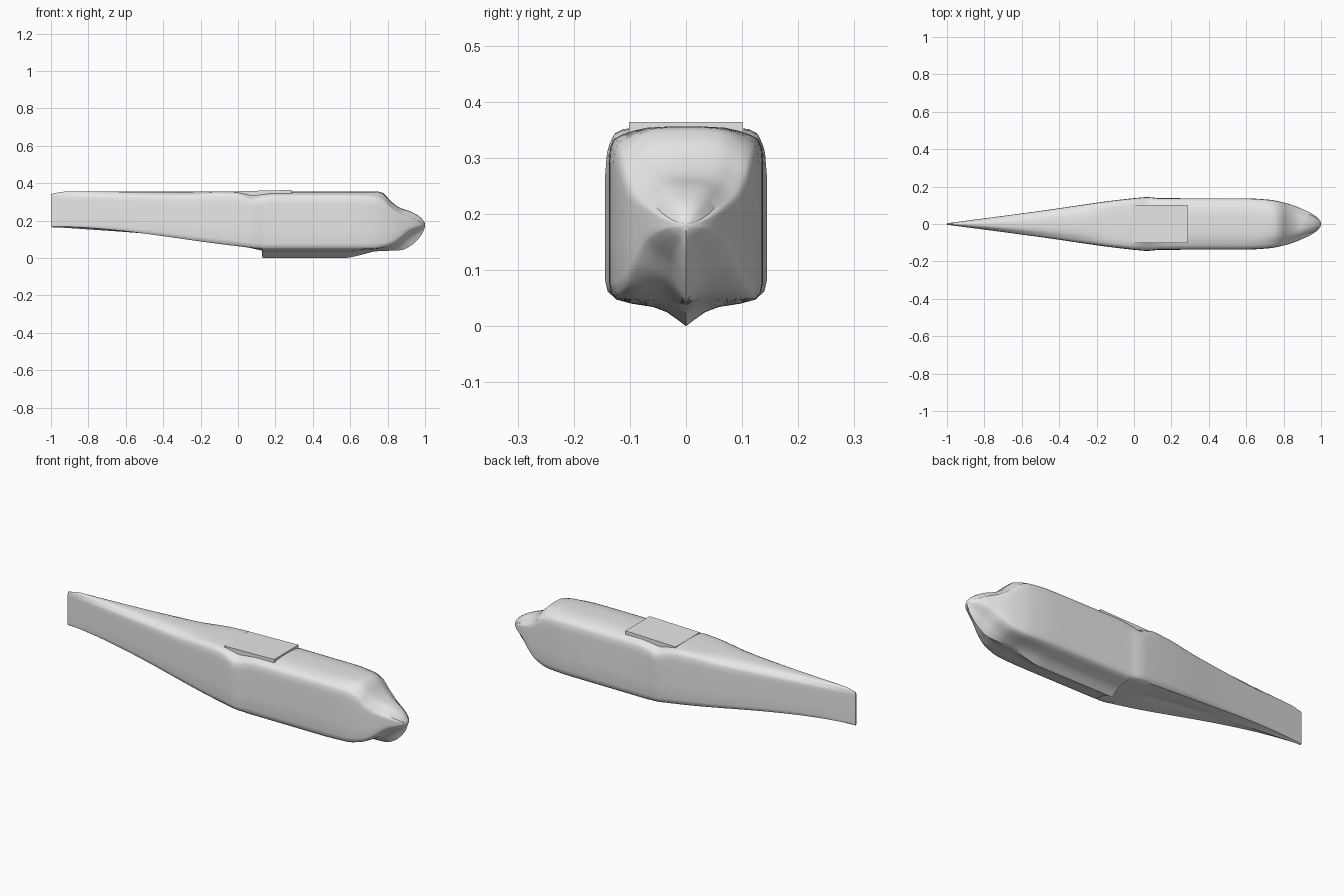
import bpy
import bmesh
import math
from mathutils import Vector

cube = bpy.data.objects.get("Cube")
if cube:
    bpy.data.objects.remove(cube, do_unlink=True)


def flat_colour(name, value):
    material = bpy.data.materials.new(name)
    material.use_nodes = True
    colour = (value, value, value, 1)
    material.diffuse_color = colour
    material.node_tree.nodes["Principled BSDF"].inputs["Base Color"].default_value = colour
    return material


def mix(a, b, factor):
    return a + (b - a) * factor


def evaluate(knots, x):
    """Smooth curve through (x, value) knots that never overshoots them."""
    if x <= knots[0][0]:
        return knots[0][1]
    if x >= knots[-1][0]:
        return knots[-1][1]
    slopes = [(b[1] - a[1]) / (b[0] - a[0]) for a, b in zip(knots, knots[1:])]

    def tangent(index):
        if index == 0 or index == len(slopes):
            return slopes[min(index, len(slopes) - 1)]
        before, after = slopes[index - 1], slopes[index]
        return 2 * before * after / (before + after) if before * after > 0 else 0

    i = next(k for k in range(len(slopes)) if x <= knots[k + 1][0])
    (x0, v0), (x1, v1) = knots[i], knots[i + 1]
    span = x1 - x0
    t = (x - x0) / span
    bend0, bend1 = tangent(i) * span, tangent(i + 1) * span
    return (mix(v0, v1, t * t * (3 - 2 * t))
            + t * (1 - t) * ((1 - t) * bend0 - t * bend1))


def finish(name, bm, material, angle):
    bmesh.ops.recalc_face_normals(bm, faces=bm.faces)
    mesh = bpy.data.meshes.new(name)
    bm.to_mesh(mesh)
    bm.free()
    mesh.materials.append(material)
    obj = bpy.data.objects.new(name, mesh)
    bpy.context.collection.objects.link(obj)
    bpy.ops.object.select_all(action="DESELECT")
    obj.select_set(True)
    bpy.context.view_layer.objects.active = obj
    bpy.ops.object.shade_smooth_by_angle(angle=math.radians(angle))
    return obj


hull_grey = flat_colour("hull grey", 0.8)

# Lengthwise hull lines, from the tail edge to the nose tip
STEP = 0.13
half_width = [(-1, .004), (-.5, .07), (-.1, .127), (.02, .14), (.07, .144), (.14, .138),
              (.6, .137), (.72, .13), (.82, .11), (.9, .08), (.96, .05), (.99, .025), (1, .006)]
keel = [(-1, .165), (-.9, .16), (STEP - .002, .04), (STEP, 0), (.57, 0), (.65, .015),
        (.74, .036), (.87, .042), (.93, .07), (.97, .11), (.99, .14), (1, .168)]
chine = [(-1, .17), (-.9, .168), (0, .063), (STEP, .05), (.72, .05), (.8, .065),
         (.86, .1), (.92, .15), (1, .178)]
shoulder = [(-1, .335), (-.3, .34), (-.1, .351), (-.02, .351), (.04, .335), (.08, .318),
            (.12, .33), (.2, .341), (.6, .341), (.72, .335), (.78, .315), (.82, .275),
            (.88, .235), (.94, .21), (1, .183)]
roof = [(-1, .342), (-.93, .355), (.74, .356), (.78, .346), (.8, .323), (.83, .293),
        (.87, .267), (.92, .25), (.97, .222), (.99, .202), (1, .187)]


def half_section(x):
    """Points from the keel, around the chine and shoulder, to the roof."""
    w, k, c, s, r = (evaluate(line, x) for line in (half_width, keel, chine, shoulder, roof))
    return [(0, k),
            (w * .12, mix(k, c, .25)), (w * .25, mix(k, c, .5)),
            (w * .42, mix(k, c, .68)), (w * .7, mix(k, c, .8)),
            (w * .9, mix(k, c, .95)), (w * .97, mix(c, s, .03)),
            (w, mix(c, s, .1)), (w, mix(c, s, .35)),
            (w, mix(c, s, .6)), (w, mix(c, s, .82)),
            (w * .985, mix(c, s, .92)), (w * .93, mix(c, s, .975)),
            (w * .83, s), (w * .68, mix(s, r, .5)),
            (w * .5, mix(s, r, .85)), (w * .25, mix(s, r, .97)), (0, r)]


# Hull: loft of mirrored cross-sections with closed ends
stations = sorted({round(-1 + .025 * i, 3) for i in range(73)}
                  | {round(.81 + .01 * i, 3) for i in range(20)}
                  | {STEP - .002, STEP, .985, .995})
bm = bmesh.new()
rings = []
for x in stations:
    side = half_section(x)
    ring = side + [(-y, z) for y, z in reversed(side[1:-1])]
    rings.append([bm.verts.new((x, y, z)) for y, z in ring])
for a, b in zip(rings, rings[1:]):
    for i in range(len(a)):
        j = (i + 1) % len(a)
        bm.faces.new((a[i], a[j], b[j], b[i]))
bm.faces.new(rings[0])
bm.faces.new(rings[-1])
finish("hull", bm, hull_grey, 40)

# Wing seat: thin wedge-topped pad, flush at the rear and proud at the front
bm = bmesh.new()
bmesh.ops.create_cube(bm, size=1)
for v in bm.verts:
    front, top = v.co.x > 0, v.co.z > 0
    v.co = Vector((.285 if front else -.01,
                   math.copysign(.102, v.co.y),
                   (.364 if front else .357) if top else .31))
finish("wing_seat", bm, hull_grey, 30)
